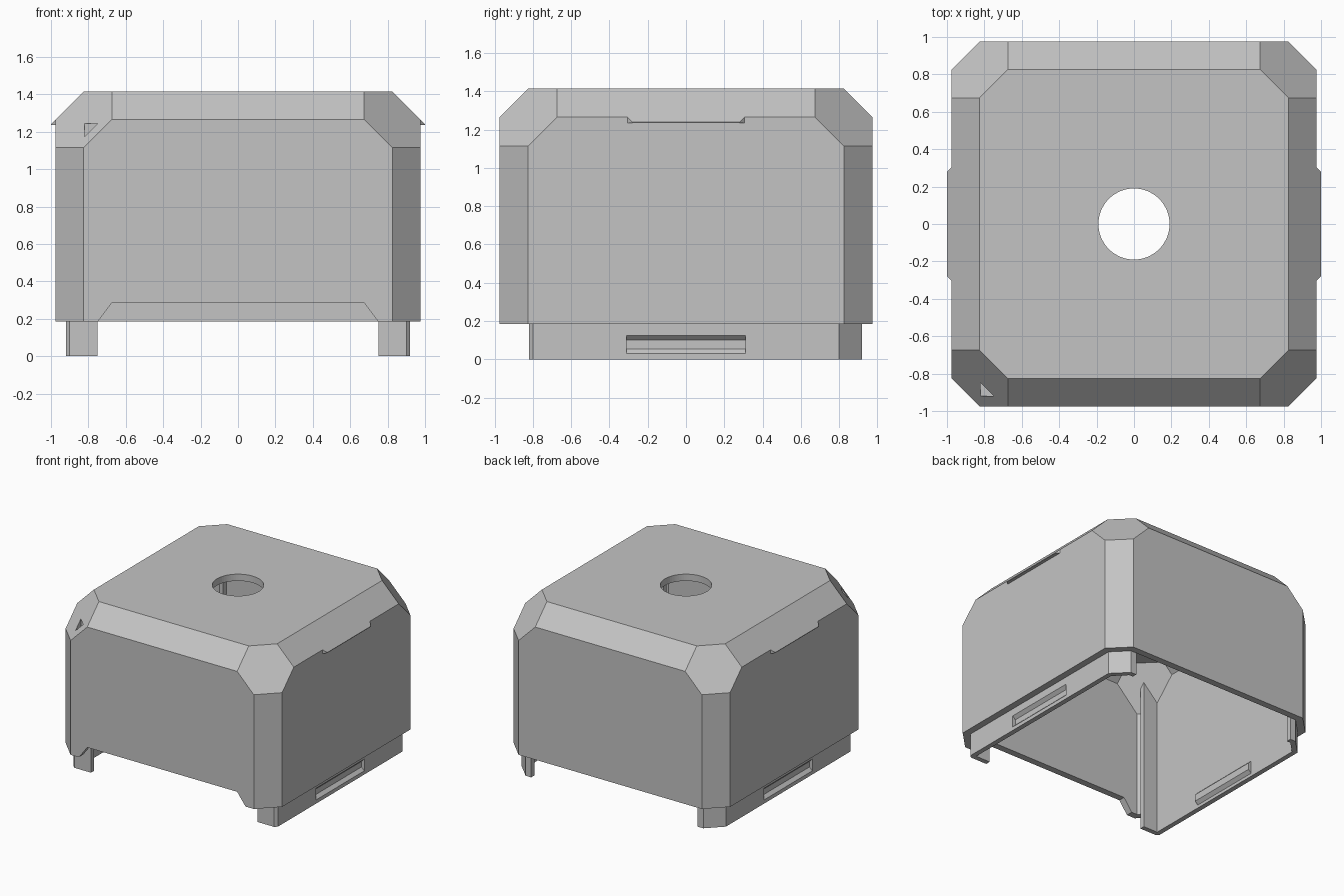
import bpy, bmesh, math
from mathutils import Vector

if "Cube" in bpy.data.objects:
    bpy.data.objects.remove(bpy.data.objects["Cube"])

grey = bpy.data.materials.new("plain grey")
grey.diffuse_color = (0.55, 0.55, 0.55, 1)
grey.use_nodes = True
grey.node_tree.nodes["Principled BSDF"].inputs["Base Color"].default_value = grey.diffuse_color


def finish(name, bm):
    bmesh.ops.recalc_face_normals(bm, faces=bm.faces[:])
    me = bpy.data.meshes.new(name)
    bm.to_mesh(me)
    bm.free()
    me.materials.append(grey)
    ob = bpy.data.objects.new(name, me)
    bpy.context.collection.objects.link(ob)
    return ob


def solid(name, points):
    """Convex solid around a few points."""
    bm = bmesh.new()
    for p in points:
        bm.verts.new(p)
    r = bmesh.ops.convex_hull(bm, input=bm.verts[:])
    loose = [v for v in bm.verts if not v.link_faces]
    bmesh.ops.delete(bm, geom=loose, context='VERTS')
    bmesh.ops.dissolve_limit(bm, angle_limit=0.01, verts=bm.verts[:], edges=bm.edges[:])
    return finish(name, bm)


def box(name, x0, x1, y0, y1, z0, z1):
    return solid(name, [(x, y, z) for x in (x0, x1) for y in (y0, y1) for z in (z0, z1)])


def faceted(name, w, z0, z1, upright, top, corner):
    """Square block with its upright edges, top edges and top corners cut flat."""
    bm = bmesh.new()
    bmesh.ops.create_cube(bm, size=2)
    for v in bm.verts:
        v.co = (v.co.x * w, v.co.y * w, z1 if v.co.z > 0 else z0)
    cuts = []
    for a in (1, -1):
        cuts += [((a, 0, 1), top), ((0, a, 1), top)]
        for b in (1, -1):
            cuts += [((a, b, 0), upright), ((a, b, 1), corner)]
    for n, d in cuts:
        n = Vector(n)
        bmesh.ops.bisect_plane(bm, geom=bm.verts[:] + bm.edges[:] + bm.faces[:], dist=1e-5,
                               plane_co=n * (d / n.length_squared), plane_no=n.normalized(),
                               clear_outer=True)
        rim = [e for e in bm.edges if e.is_boundary]
        if rim:
            bmesh.ops.holes_fill(bm, edges=rim, sides=0)
    return finish(name, bm)


def cut(ob, *cutters):
    """Subtract each cutter for good and remove it."""
    for c in cutters:
        m = ob.modifiers.new("cut", 'BOOLEAN')
        m.operation, m.solver, m.object = 'DIFFERENCE', 'EXACT', c
        bpy.context.view_layer.update()
        dg = bpy.context.evaluated_depsgraph_get()
        me = bpy.data.meshes.new_from_object(ob.evaluated_get(dg))
        ob.modifiers.clear()
        ob.data = me
        bpy.data.objects.remove(c)


# Outer cover: faceted shell, hollow and open below
shell = faceted("cover_shell", 0.975, 0.185, 1.415, 1.80, 2.24, 2.915)
cavity = faceted("cavity", 0.92, -0.2, 1.36, 1.72, 2.16, 2.77)

# Round hole in the top
bm = bmesh.new()
bmesh.ops.create_cone(bm, cap_ends=True, segments=64, radius1=0.19, radius2=0.19, depth=0.4)
bmesh.ops.translate(bm, verts=bm.verts[:], vec=(0, 0, 1.4))
hole = finish("hole", bm)

# Shallow opening along the front bottom edge
opening = solid("opening", [(s * x, y, z) for s in (1, -1) for y in (-1.1, -0.88)
                            for x, z in ((0.825, 0.085), (0.675, 0.285))])
# Small notch in the front left corner facet
notch = box("notch", -0.82, -0.75, -0.92, -0.85, 1.175, 1.245)
cut(shell, cavity, hole, opening, notch)

# Side liners that reach below the cover as lips
liner = faceted("side_lips", 0.92, 0, 1.36, 1.72, 2.16, 2.77)
inner = solid("inner", [(s * x, y, z) for s in (1, -1) for z in (-0.2, 1.6)
                        for x, y in ((0.88, -0.78), (0.88, 0.783), (0.783, 0.88))])
middle = box("middle", -0.75, 0.75, -1.1, 1.1, -0.3, 1.7)
front = box("front", -1.1, 1.1, -1.2, -0.82, -0.4, 1.8)
grooves = []
for s in (1, -1):
    grooves.append(solid("groove", [(s * x, y, z) for y in (-0.31, 0.31) for x, z in
                                    ((0.945, 0.15), (0.895, 0.10), (0.895, 0.055), (0.945, 0.005))]))
cut(liner, inner, middle, front, *grooves)

for s, side in ((1, "right"), (-1, "left")):
    # Raised back of the groove on the inner face
    solid(side + "_inner_rib", [(s * x, y, z) for y in (-0.31, 0.31) for x, z in
                                ((0.885, 0.135), (0.855, 0.105), (0.855, 0.05), (0.885, 0.02))])
    # Snap ridge under the top side facet
    solid(side + "_snap_ridge", [(s * x, t * y, z) for t in (1, -1) for x, y, z in
                                 ((0.96, 0.305, 1.265), (0.975, 0.305, 1.265), (0.96, 0.305, 1.235),
                                  (0.975, 0.305, 1.235), (1.0, 0.28, 1.24), (1.0, 0.28, 1.235))])
